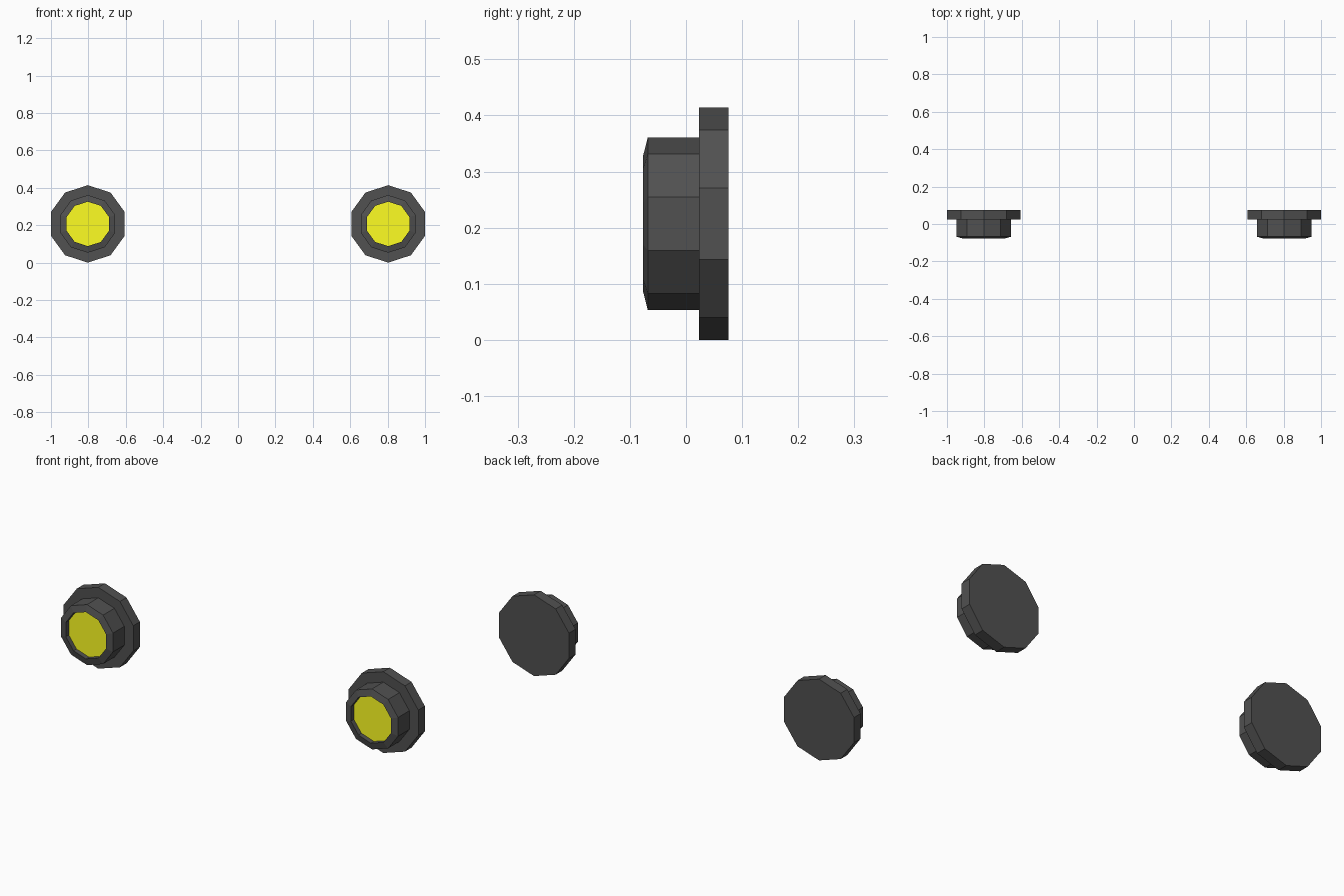
import bpy, bmesh
from math import sin, cos, tau

if "Cube" in bpy.data.objects:
    bpy.data.objects.remove(bpy.data.objects["Cube"])

SIDES, CX, CZ = 10, 0.803, 0.207


def material(name, color):
    m = bpy.data.materials.new(name)
    m.diffuse_color = color
    m.use_nodes = True
    m.node_tree.nodes["Principled BSDF"].inputs["Base Color"].default_value = m.diffuse_color
    return m


def lathe(name, profile, mat, cap_front=False, cap_back=False):
    """Ten-sided turning of (radius, y) points, mirrored across x = 0."""
    bm = bmesh.new()
    rings = [[bm.verts.new((CX + r * sin(tau * i / SIDES), y, CZ + r * cos(tau * i / SIDES)))
              for i in range(SIDES)] for r, y in profile]
    for a, b in zip(rings, rings[1:]):
        for i in range(SIDES):
            j = (i + 1) % SIDES
            bm.faces.new((a[i], a[j], b[j], b[i]))
    if cap_front:
        bm.faces.new(rings[0][::-1])
    if cap_back:
        bm.faces.new(rings[-1])
    me = bpy.data.meshes.new(name)
    bm.to_mesh(me)
    bm.free()
    me.materials.append(mat)
    ob = bpy.data.objects.new(name, me)
    bpy.context.collection.objects.link(ob)
    ob.modifiers.new("Mirror", 'MIRROR')
    return ob


dark = material("dark_housing", (0.082, 0.082, 0.082, 1))
yellow = material("yellow_lens", (1.0, 1.0, 0.016, 1))

# Housing: inner recess wall, chamfered rim, barrel, wide back flange
lathe("lamp_housing", [(0.119, -0.053), (0.119, -0.077), (0.154, -0.068), (0.154, 0.023),
                       (0.207, 0.023), (0.207, 0.076)], dark, cap_back=True)

# Lens: flat disc set back inside the rim
lathe("lamp_lens", [(0.119, -0.053)], yellow, cap_front=True)
